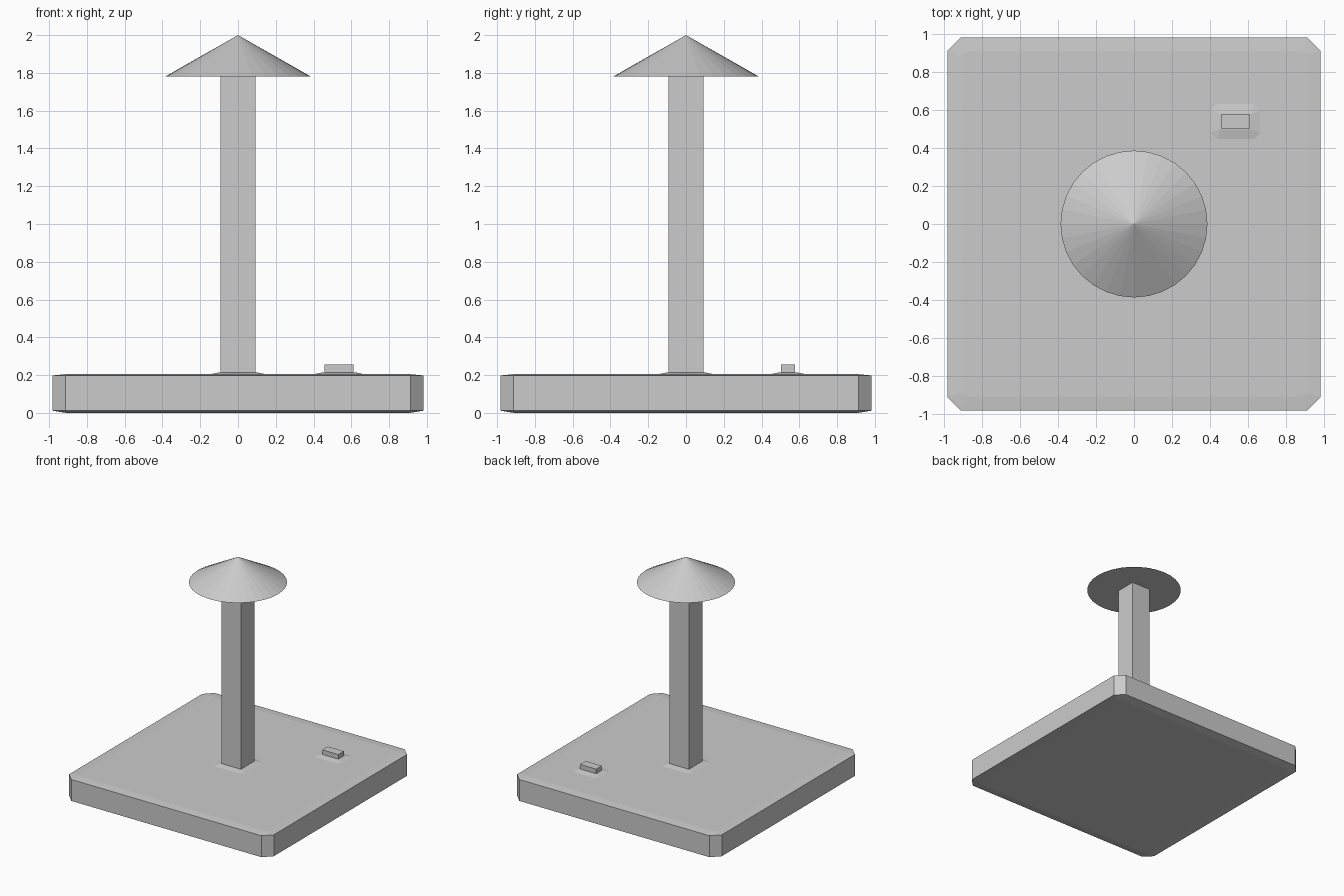
import bpy, bmesh, math

if "Cube" in bpy.data.objects:
    bpy.data.objects.remove(bpy.data.objects["Cube"])


def chamfered_rect(cx, cy, hx, hy, c):
    """Outline of a rectangle with cut corners."""
    pts = [(hx, -hy + c), (hx, hy - c), (hx - c, hy), (-hx + c, hy),
           (-hx, hy - c), (-hx, -hy + c), (-hx + c, -hy), (hx - c, -hy)]
    return [(cx + x, cy + y) for x, y in pts]


def rect(cx, cy, hx, hy):
    return [(cx + x * hx, cy + y * hy) for x, y in ((1, -1), (1, 1), (-1, 1), (-1, -1))]


def loft(name, sections):
    """Closed solid through stacked (outline, z) sections."""
    bm = bmesh.new()
    rings = [[bm.verts.new((x, y, z)) for x, y in pts] for pts, z in sections]
    n = len(rings[0])
    for lo, hi in zip(rings, rings[1:]):
        for i in range(n):
            j = (i + 1) % n
            bm.faces.new((lo[i], lo[j], hi[j], hi[i]))
    bm.faces.new(rings[0][::-1])
    bm.faces.new(rings[-1])
    mesh = bpy.data.meshes.new(name)
    bm.to_mesh(mesh)
    bm.free()
    obj = bpy.data.objects.new(name, mesh)
    bpy.context.collection.objects.link(obj)
    return obj


# Base slab: cut corners, very shallow slope along the top and bottom rims
outer = chamfered_rect(0, 0, 0.983, 0.983, 0.07)
inner = chamfered_rect(0, 0, 0.91, 0.91, 0.02)
loft("base_slab", [(inner, 0.0), (outer, 0.012), (outer, 0.198), (inner, 0.205)])

# Square post and small block, each rising from a low sloped skirt
for name, cx, cy, hx, hy, top in (("post", 0, 0, 0.092, 0.092, 1.78),
                                  ("small_block", 0.535, 0.54, 0.077, 0.038, 0.255)):
    loft(name + "_skirt", [(chamfered_rect(cx, cy, hx + 0.065, hy + 0.065, 0.04), 0.203),
                           (chamfered_rect(cx, cy, hx + 0.005, hy + 0.005, 0.004), 0.215)])
    loft(name, [(rect(cx, cy, hx, hy), 0.19), (rect(cx, cy, hx, hy), top)])

# Conical cap with a flat underside
bpy.ops.mesh.primitive_cone_add(vertices=32, radius1=0.387, radius2=0, depth=0.22,
                                location=(0, 0, 1.89))
bpy.context.object.name = "cone_cap"
